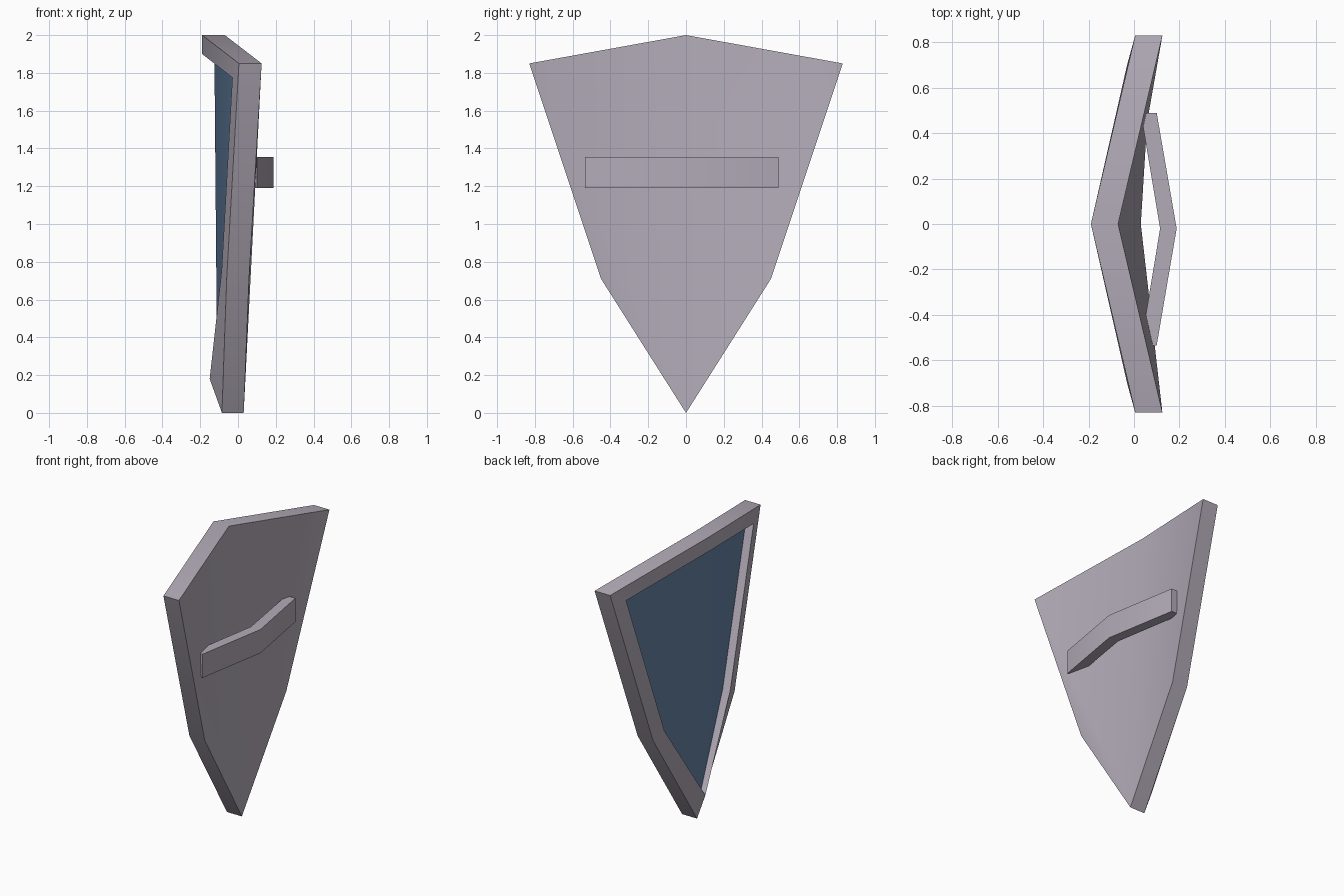
import bpy, bmesh
from math import radians

cube = bpy.data.objects.get("Cube")
if cube:
    bpy.data.objects.remove(cube, do_unlink=True)


def material(name, rgb):
    m = bpy.data.materials.new(name)
    m.use_nodes = True
    m.diffuse_color = (*rgb, 1)
    m.node_tree.nodes["Principled BSDF"].inputs["Base Color"].default_value = (*rgb, 1)
    return m


steel = material("pale lilac steel", (0.45, 0.41, 0.48))
blue = material("dull blue", (0.13, 0.225, 0.38))


def finish(bm, name, materials):
    bmesh.ops.recalc_face_normals(bm, faces=bm.faces)
    mesh = bpy.data.meshes.new(name)
    bm.to_mesh(mesh)
    bm.free()
    for m in materials:
        mesh.materials.append(m)
    ob = bpy.data.objects.new(name, mesh)
    bpy.context.collection.objects.link(ob)
    bpy.ops.object.select_all(action="DESELECT")
    ob.select_set(True)
    bpy.context.view_layer.objects.active = ob
    bpy.ops.object.shade_smooth_by_angle(angle=radians(30))
    return ob


# Outlines of half the shield as (y, z): top, shoulder, waist, tip
OUTER = [(0, 2), (0.83, 1.85), (0.45, 0.71), (0, 0)]
INNER = [(0, 1.9), (0.703, 1.775), (0.362, 0.75), (0, 0.18)]


def ring(bm, outline, depths):
    """Closed loop of six vertices mirrored across y = 0."""
    half = [(x, y, z) for x, (y, z) in zip(depths, outline)]
    other = [(x, -y, z) for x, y, z in half[2:0:-1]]
    return [bm.verts.new(co) for co in half + other]


def fill(bm, loop, index=0):
    """Two folded halves, each split into triangles."""
    top, shoulder, waist, tip, waist2, shoulder2 = loop
    for tri in ((top, shoulder, waist), (top, waist, tip),
                (top, tip, shoulder2), (tip, waist2, shoulder2)):
        bm.faces.new(tri).material_index = index


# Shield body: back, outer edge, front rim, recess wall, blue panel
bm = bmesh.new()
rings = [ring(bm, OUTER, (-0.07, 0.125, 0.058, 0.03)),
         ring(bm, OUTER, (-0.19, 0.005, -0.06, -0.085)),
         ring(bm, INNER, (-0.19, -0.03, -0.087, -0.15)),
         ring(bm, INNER, (-0.125, 0.03, -0.03, -0.11))]
for a, b in zip(rings, rings[1:]):
    for i in range(6):
        j = (i + 1) % 6
        bm.faces.new((a[i], a[j], b[j], b[i]))
fill(bm, rings[0])
fill(bm, rings[-1], 1)
finish(bm, "shield_body", [steel, blue])

# Hand grip: bent bar whose ends sink into the back
bm = bmesh.new()
profile = [(0.10, -0.535), (0.188, -0.02), (0.10, 0.49),
           (0.03, 0.49), (0.115, -0.02), (0.03, -0.535)]
low, high = ([bm.verts.new((x, y, z)) for x, y in profile] for z in (1.19, 1.355))
for i in range(6):
    j = (i + 1) % 6
    bm.faces.new((low[i], low[j], high[j], high[i]))
for loop in (low, high):
    bm.faces.new((loop[0], loop[1], loop[4], loop[5]))
    bm.faces.new((loop[1], loop[2], loop[3], loop[4]))
finish(bm, "hand_grip", [steel])
